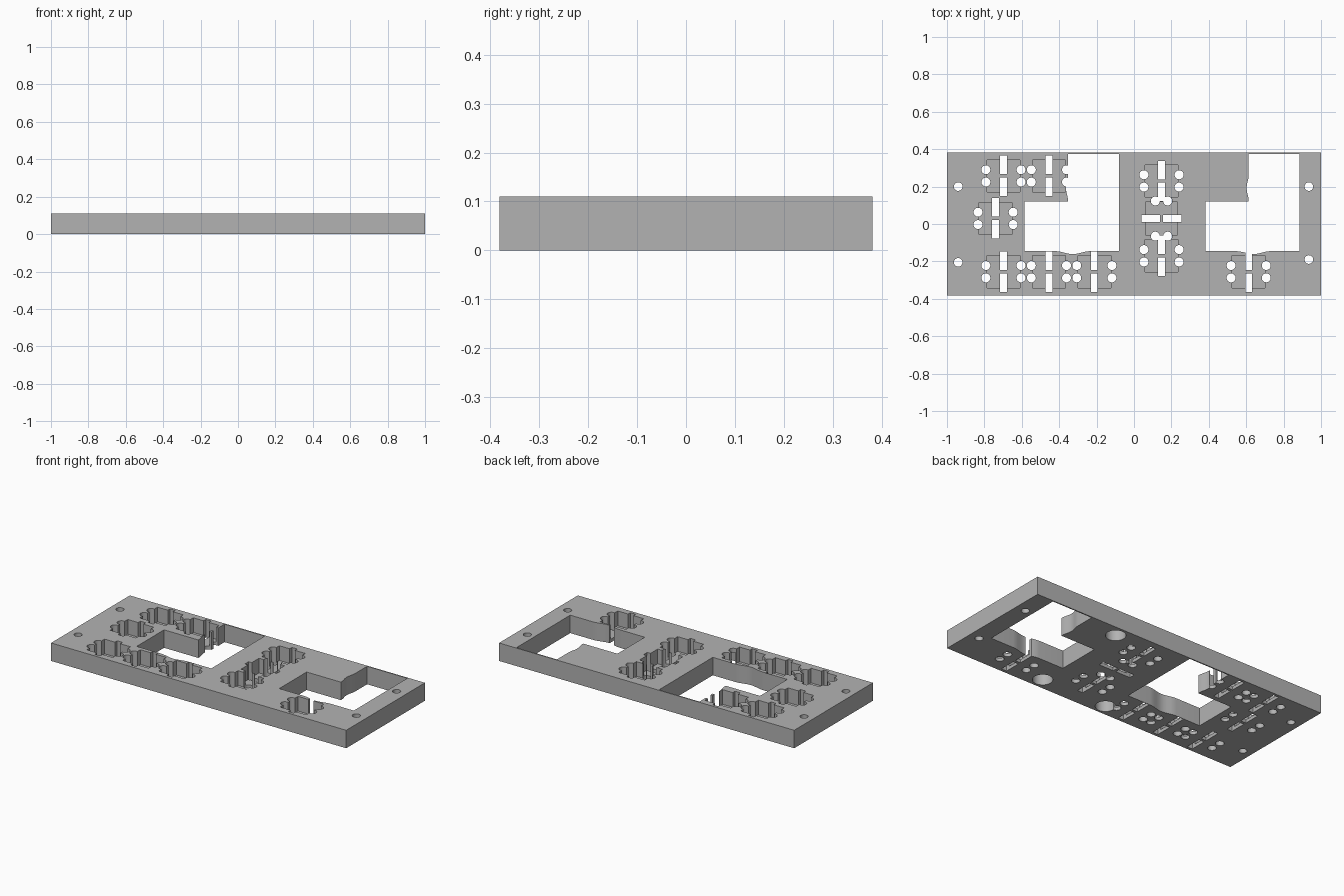
import bpy
import bmesh
import math
from mathutils import Matrix, Vector

cube = bpy.data.objects.get("Cube")
if cube:
    bpy.data.objects.remove(cube, do_unlink=True)

HEIGHT, FLOOR, OVER = 0.11, 0.02, 0.05

grey = bpy.data.materials.new("plate grey")
grey.use_nodes = True
COLOUR = (0.45, 0.45, 0.45, 1)
grey.diffuse_color = COLOUR
grey.node_tree.nodes["Principled BSDF"].inputs["Base Color"].default_value = COLOUR


def prism(bm, outline, z0, z1):
    """Extrude a flat outline from z0 to z1."""
    face = bm.faces.new([bm.verts.new((x, y, z0)) for x, y in outline])
    up = bmesh.ops.extrude_face_region(bm, geom=[face])
    verts = [v for v in up["geom"] if isinstance(v, bmesh.types.BMVert)]
    bmesh.ops.translate(bm, vec=(0, 0, z1 - z0), verts=verts)


def rect(x0, x1, y0, y1):
    return [(x0, y0), (x1, y0), (x1, y1), (x0, y1)]


def circle(x, y, r, n=32):
    return [(x + r * math.cos(math.tau * i / n), y + r * math.sin(math.tau * i / n))
            for i in range(n)]


def placed(outline, x, y, turn):
    m = Matrix.Rotation(turn, 2)
    return [tuple(m @ Vector(p) + Vector((x, y))) for p in outline]


def solid(name, outlines, z0, z1):
    bm = bmesh.new()
    for outline in outlines:
        prism(bm, outline, z0, z1)
    bmesh.ops.recalc_face_normals(bm, faces=bm.faces)
    mesh = bpy.data.meshes.new(name)
    bm.to_mesh(mesh)
    bm.free()
    mesh.materials.append(grey)
    obj = bpy.data.objects.new(name, mesh)
    bpy.context.collection.objects.link(obj)
    return obj


def bump(a, b, steps=10):
    """Smooth 0-1-0 wave along the range a to b."""
    for i in range(steps + 1):
        t = i / steps
        yield a + (b - a) * t, (1 - math.cos(math.tau * t)) / 2


def window(dx):
    """L-shaped opening with a shallow bulge on two of its edges."""
    pts = [(-0.585, -0.145)]
    pts += [(x, -0.145 - 0.016 * h) for x, h in bump(-0.42, -0.235)]
    pts += [(-0.08, -0.145), (-0.08, 0.374), (-0.353, 0.374)]
    pts += [(-0.353 - 0.011 * h, y) for y, h in bump(0.26, 0.125)]
    pts += [(-0.353, 0.12), (-0.585, 0.12)]
    return [(x + dx, y) for x, y in pts]


# Socket positions: x, y and rotation
sockets = [(-0.698, 0.257, 0), (-0.455, 0.257, 0), (-0.74, 0.03, 0),
           (-0.698, -0.255, 0), (-0.455, -0.255, 0), (-0.212, -0.255, 0),
           (0.613, -0.255, 0), (0.147, 0.23, 0), (0.147, -0.17, 0),
           (0.147, 0.029, math.pi / 2)]

pockets, slots, pegs = [], [], []
for place in sockets:
    pockets.append(placed(rect(-0.088, 0.088, -0.086, 0.086), *place))
    for s in (-1, 1):
        y0, y1 = sorted((s * 0.009, s * 0.108))
        slots.append(placed(rect(-0.018, 0.018, y0, y1), *place))
        for t in (-1, 1):
            pegs.append(placed(circle(s * 0.094, t * 0.033, 0.024), *place))

# Corner screw holes and blind round recesses underneath
screws = [circle(x, y, 0.023) for x, y in
          ((-0.94, 0.2), (-0.94, -0.205), (0.935, 0.2), (0.935, -0.19))]
recesses = [circle(x, y, 0.056) for x, y in
            ((0.39, 0.31), (0.385, -0.31), (-0.06, -0.312))]

plate = solid("plate", [rect(-1, 1, -0.381, 0.381)], 0, HEIGHT)
top = HEIGHT + OVER
cutters = [solid("window_cutter", [window(0), window(0.966)], -OVER, top),
           solid("pocket_cutter", pockets, FLOOR, top),
           solid("slot_cutter", slots, -OVER, top),
           solid("peg_cutter", pegs + screws, -OVER, top),
           solid("recess_cutter", recesses, -OVER, 0.085)]

bpy.context.view_layer.objects.active = plate
for cutter in cutters:
    cutter.hide_render = True
    mod = plate.modifiers.new(cutter.name, "BOOLEAN")
    mod.operation = "DIFFERENCE"
    mod.solver = "EXACT"
    mod.object = cutter
    bpy.ops.object.modifier_apply(modifier=mod.name)
    bpy.data.objects.remove(cutter, do_unlink=True)

# Smooth curved walls, crisp edges
bpy.ops.object.select_all(action="DESELECT")
plate.select_set(True)
bpy.ops.object.shade_smooth_by_angle(angle=math.radians(30))
